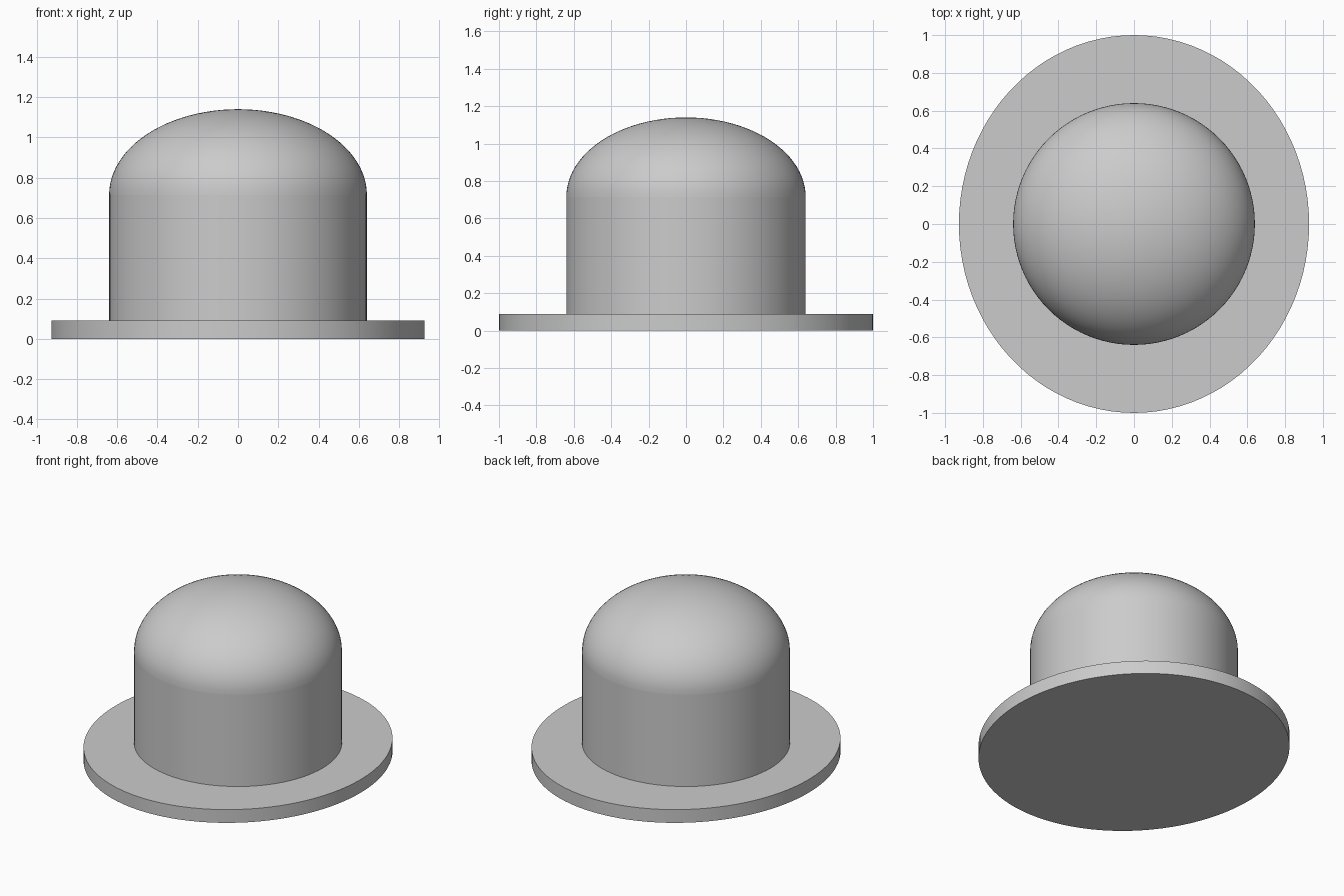
import bpy

cube = bpy.data.objects.get("Cube")
if cube:
    bpy.data.objects.remove(cube, do_unlink=True)

felt = bpy.data.materials.new("grey felt")
felt.use_nodes = True
colour = (0.6, 0.6, 0.6, 1)
felt.diffuse_color = colour
felt.node_tree.nodes["Principled BSDF"].inputs["Base Color"].default_value = colour


def finish(name):
    obj = bpy.context.object
    obj.name = name
    obj.data.materials.append(felt)
    bpy.ops.object.transform_apply(location=False, rotation=False, scale=True)
    bpy.ops.object.shade_smooth_by_angle()
    return obj


def disc(name, radius_x, radius_y, bottom, top):
    bpy.ops.mesh.primitive_cylinder_add(
        vertices=96, radius=1, depth=1, location=(0, 0, (bottom + top) / 2))
    bpy.context.object.scale = (radius_x, radius_y, top - bottom)
    return finish(name)


BRIM_TOP, DOME_BASE, TOP, RADIUS = 0.09, 0.715, 1.14, 0.64

# Oval brim and straight crown wall
disc("brim", 0.927, 1, 0, BRIM_TOP)
disc("crown_wall", RADIUS, RADIUS, BRIM_TOP, DOME_BASE)

# Flattened dome closing the crown
bpy.ops.mesh.primitive_uv_sphere_add(
    segments=96, ring_count=48, radius=1, location=(0, 0, DOME_BASE))
bpy.context.object.scale = (RADIUS, RADIUS, TOP - DOME_BASE)
dome = finish("crown_dome")

# Keep only the upper half of the dome
import bmesh
bm = bmesh.new()
bm.from_mesh(dome.data)
bmesh.ops.delete(bm, geom=[v for v in bm.verts if v.co.z < -0.001], context='VERTS')
bm.to_mesh(dome.data)
bm.free()
